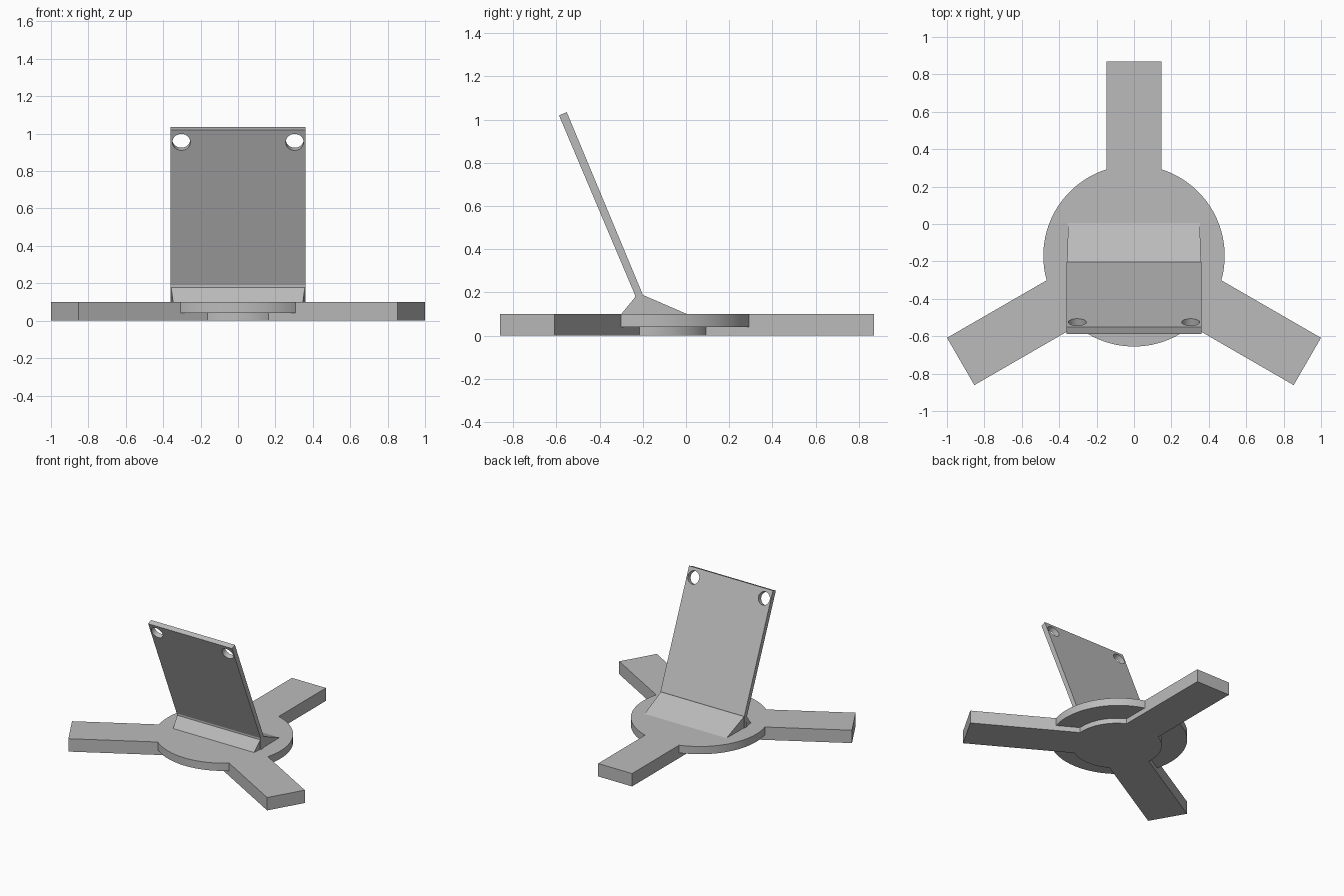
import bpy, bmesh, math
from mathutils import Vector, Matrix

cube = bpy.data.objects.get("Cube")
if cube:
    bpy.data.objects.remove(cube, do_unlink=True)

grey = bpy.data.materials.new("plain grey")
grey.use_nodes = True
colour = (0.5, 0.5, 0.5, 1)
grey.diffuse_color = colour
grey.node_tree.nodes["Principled BSDF"].inputs["Base Color"].default_value = colour


def add_object(name, bm):
    bmesh.ops.recalc_face_normals(bm, faces=bm.faces)
    mesh = bpy.data.meshes.new(name)
    bm.to_mesh(mesh)
    bm.free()
    mesh.materials.append(grey)
    obj = bpy.data.objects.new(name, mesh)
    bpy.context.collection.objects.link(obj)
    return obj


def prism(name, points, offset):
    """Extrude a closed outline of 3D points along an offset."""
    bm = bmesh.new()
    face = bm.faces.new([bm.verts.new(p) for p in points])
    moved = bmesh.ops.extrude_face_region(bm, geom=[face])["geom"]
    verts = [v for v in moved if isinstance(v, bmesh.types.BMVert)]
    bmesh.ops.translate(bm, verts=verts, vec=offset)
    # the extrusion keeps the starting face, so the prism is closed
    return add_object(name, bm)


def cylinder(name, radius, depth, matrix, sides=96):
    bm = bmesh.new()
    bmesh.ops.create_cone(bm, cap_ends=True, segments=sides, radius1=radius,
                          radius2=radius, depth=depth, matrix=matrix)
    return add_object(name, bm)


def combine(target, tool, operation):
    """Bake a boolean into the target and drop the tool."""
    mod = target.modifiers.new("combine", "BOOLEAN")
    mod.operation, mod.object, mod.solver = operation, tool, "EXACT"
    graph = bpy.context.evaluated_depsgraph_get()
    mesh = bpy.data.meshes.new_from_object(target.evaluated_get(graph))
    target.modifiers.clear()
    target.data = mesh
    bpy.data.objects.remove(tool, do_unlink=True)


def smooth(obj):
    bpy.ops.object.select_all(action="DESELECT")
    obj.select_set(True)
    bpy.context.view_layer.objects.active = obj
    bpy.ops.object.shade_smooth_by_angle(angle=math.radians(20))


# Three-legged foot: arms radiating from one centre, 120 degrees apart
centre, half, reach, top = Vector((0, -0.2, 0)), 0.146, 1.07, 0.1
inner = half / math.tan(math.radians(60))
outline = []
for k in range(3):
    turn = Matrix.Rotation(math.radians(90 + 120 * k), 3, "Z")
    for p in ((inner, -half, 0), (reach, -half, 0), (reach, half, 0)):
        outline.append(centre + turn @ Vector(p))
base = prism("tripod_base", outline, (0, 0, top))

# Wide flange on top and a smaller boss beneath it
flange = cylinder("flange", 0.485, 0.06, Matrix.Translation((0, -0.17, 0.07)))
boss = cylinder("boss", 0.318, 0.07, Matrix.Translation((0, -0.19, 0.035)))
combine(base, flange, "UNION")
combine(base, boss, "UNION")
smooth(base)

# Leaning plate with a short upright root
width = 0.36
side = [(-0.237, 0.09), (-0.202, 0.09), (-0.202, 0.195),
        (-0.552, 1.035), (-0.588, 1.02), (-0.237, 0.19)]
plate = prism("leaning_plate", [(-width, y, z) for y, z in side], (2 * width, 0, 0))

# Two round holes near the upper corners
lean = math.atan2(0.35, 0.84)
for sx in (-1, 1):
    place = Matrix.Translation((sx * 0.303, -0.54, 0.963)) @ Matrix.Rotation(
        math.pi / 2 + lean, 4, "X")
    combine(plate, cylinder("hole_cutter", 0.048, 0.2, place, 48), "DIFFERENCE")
smooth(plate)


# Sloping braces in front of and behind the plate root, tapering to the foot
def brace(name, y_root, y_toe, z_root, toe_half):
    bm = bmesh.new()
    ends = []
    for s in (-1, 1):
        ends.append([bm.verts.new(p) for p in (
            (s * 0.355, y_root, 0.095), (s * toe_half, y_toe, 0.095),
            (s * toe_half, y_toe, top), (s * 0.358, y_root, z_root))])
    left, right = ends
    bm.faces.new(left)
    bm.faces.new(right)
    for i in range(4):
        j = (i + 1) % 4
        bm.faces.new((left[i], left[j], right[j], right[i]))
    add_object(name, bm)


brace("front_brace", -0.23, -0.3, 0.185, 0.347)
brace("back_brace", -0.21, 0.005, 0.193, 0.352)
